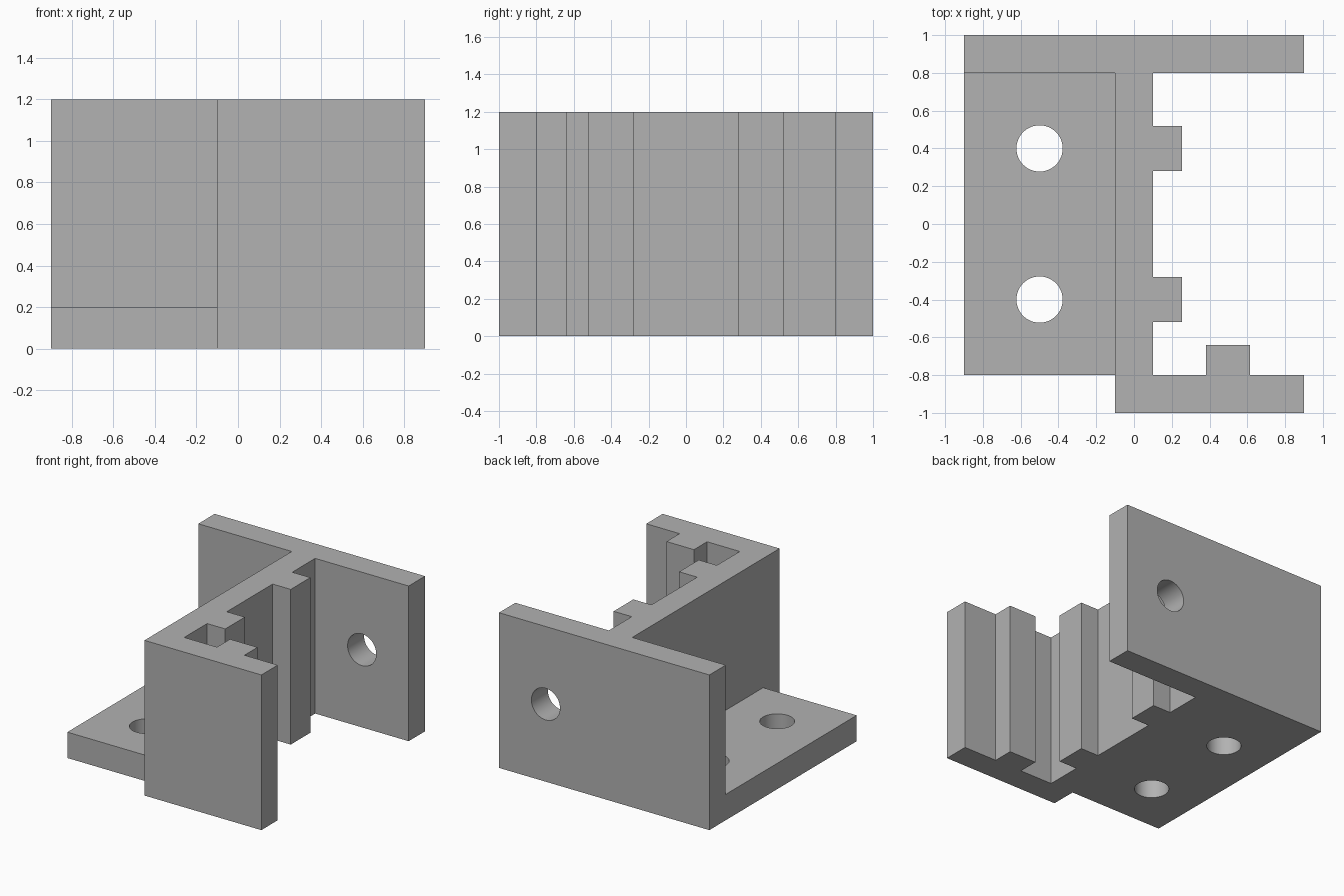
import bpy, bmesh, math
from mathutils import Matrix

if "Cube" in bpy.data.objects:
    bpy.data.objects.remove(bpy.data.objects["Cube"])

grey = bpy.data.materials.new("light grey")
grey.diffuse_color = (0.445, 0.445, 0.445, 1)
grey.use_nodes = True
grey.node_tree.nodes["Principled BSDF"].inputs["Base Color"].default_value = grey.diffuse_color


def prism(name, outline, height):
    """Extrude a plan outline up from the ground."""
    bm = bmesh.new()
    face = bm.faces.new([bm.verts.new((x, y, 0)) for x, y in outline])
    top = bmesh.ops.extrude_face_region(bm, geom=[face])["geom"]
    bmesh.ops.translate(bm, vec=(0, 0, height),
                        verts=[v for v in top if isinstance(v, bmesh.types.BMVert)])
    return finish(name, bm)


def drill(name, matrix, radius=0.1225):
    """Cylinder used to cut one bolt hole."""
    bm = bmesh.new()
    bmesh.ops.create_cone(bm, cap_ends=True, segments=48, radius1=radius,
                          radius2=radius, depth=0.6, matrix=matrix)
    return finish(name, bm)


def finish(name, bm):
    bmesh.ops.recalc_face_normals(bm, faces=bm.faces)
    mesh = bpy.data.meshes.new(name)
    bm.to_mesh(mesh)
    bm.free()
    mesh.materials.append(grey)
    ob = bpy.data.objects.new(name, mesh)
    bpy.context.collection.objects.link(ob)
    return ob


def combine(target, tool, operation):
    mod = target.modifiers.new(operation.lower(), 'BOOLEAN')
    mod.operation, mod.solver, mod.object = operation, 'EXACT', tool
    bpy.context.view_layer.objects.active = target
    bpy.ops.object.modifier_apply(modifier=mod.name)
    bpy.data.objects.remove(tool)


# Back wall, web with two ribs, and front wall with one rib
bracket = prism("bracket", [
    (-0.9, 1), (-0.9, 0.8), (-0.1, 0.8), (-0.1, -1), (0.9, -1), (0.9, -0.8),
    (0.615, -0.8), (0.615, -0.64), (0.38, -0.64), (0.38, -0.8), (0.1, -0.8),
    (0.1, -0.52), (0.255, -0.52), (0.255, -0.28), (0.1, -0.28),
    (0.1, 0.28), (0.255, 0.28), (0.255, 0.52), (0.1, 0.52),
    (0.1, 0.8), (0.9, 0.8), (0.9, 1)], 1.2)

# Mounting base, running into the walls
base = prism("mounting_base", [(-0.9, -0.8), (0, -0.8), (0, 0.9), (-0.9, 0.9)], 0.2)
combine(bracket, base, 'UNION')

# Two base holes and one back wall hole
for y in (-0.4, 0.4):
    combine(bracket, drill("base_hole", Matrix.Translation((-0.5, y, 0.1))), 'DIFFERENCE')
wall_axis = Matrix.Translation((0.5, 0.9, 0.6)) @ Matrix.Rotation(math.pi / 2, 4, 'X')
combine(bracket, drill("wall_hole", wall_axis), 'DIFFERENCE')

# Smooth hole walls, sharp edges elsewhere
bpy.ops.object.select_all(action='DESELECT')
bracket.select_set(True)
bpy.context.view_layer.objects.active = bracket
bpy.ops.object.shade_smooth_by_angle(angle=math.radians(30))
